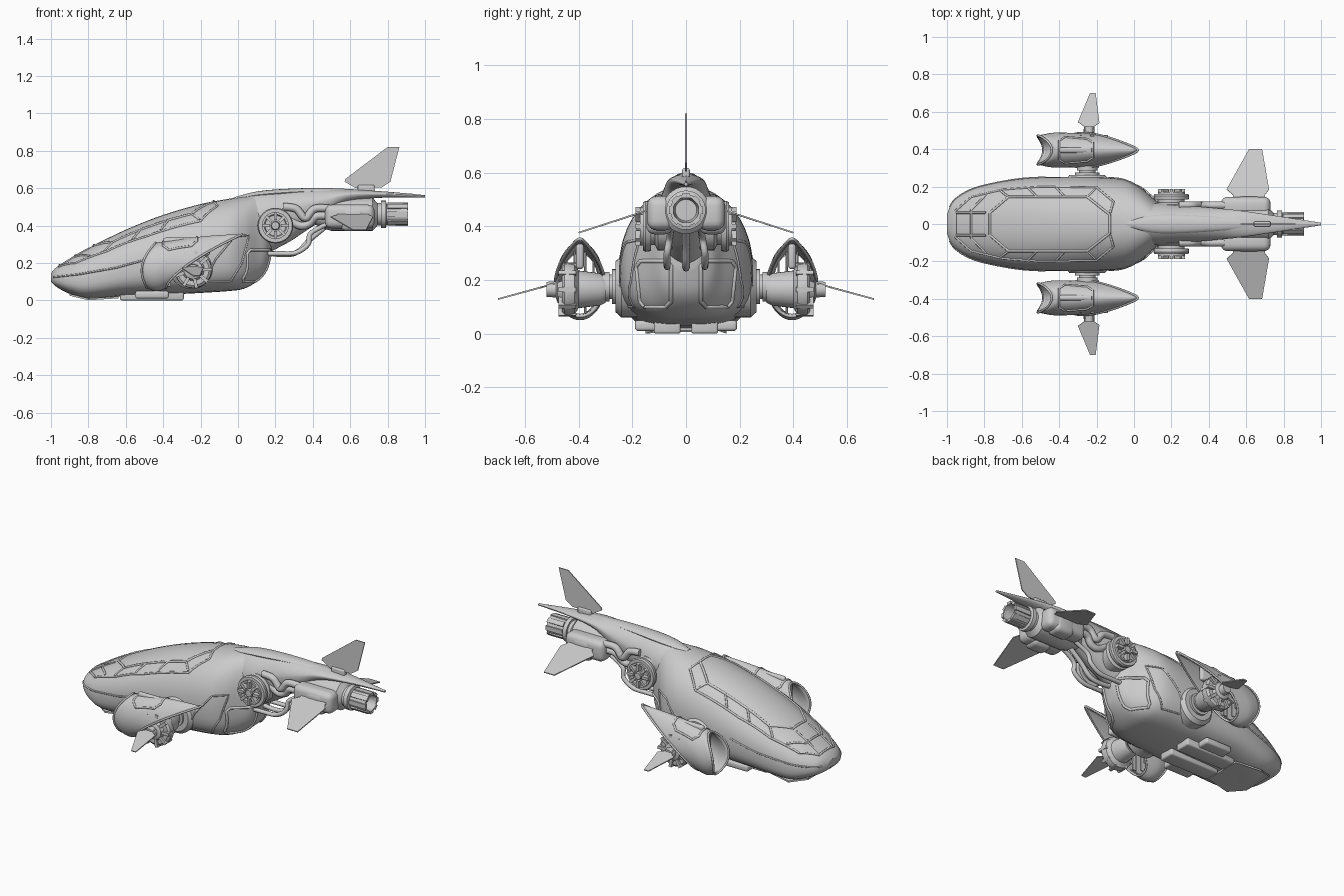
import bpy, bmesh, math
from mathutils import Vector
from mathutils.bvhtree import BVHTree

if "Cube" in bpy.data.objects:
    bpy.data.objects.remove(bpy.data.objects["Cube"])


def finish(name, bm, mirror=False, angle=35, solid=0):
    bmesh.ops.recalc_face_normals(bm, faces=bm.faces)
    me = bpy.data.meshes.new(name)
    bm.to_mesh(me)
    bm.free()
    ob = bpy.data.objects.new(name, me)
    bpy.context.collection.objects.link(ob)
    bpy.ops.object.select_all(action='DESELECT')
    ob.select_set(True)
    bpy.context.view_layer.objects.active = ob
    bpy.ops.object.shade_smooth_by_angle(angle=math.radians(angle))
    if solid:
        ob.modifiers.new("thickness", 'SOLIDIFY').thickness = solid
    if mirror:
        m = ob.modifiers.new("mirror", 'MIRROR')
        m.use_axis = (False, True, False)
    return ob


def dense(rows, k=5):
    """Catmull-Rom interpolation of a short station table."""
    out = []
    for i in range(len(rows) - 1):
        p = [rows[max(0, min(len(rows) - 1, i + d))] for d in (-1, 0, 1, 2)]
        for j in range(k):
            t = j / k
            out.append([0.5 * (2*b + (c - a)*t + (2*a - 5*b + 4*c - d)*t*t + (3*b - a - 3*c + d)*t**3)
                        for a, b, c, d in zip(*p)])
    return out + [list(rows[-1])]


def loft(name, rings, mirror=False, angle=35, solid=0):
    bm = bmesh.new()
    vs = [[bm.verts.new(p) for p in r] for r in rings]
    n = len(vs[0])
    for a, b in zip(vs, vs[1:]):
        for i in range(n):
            bm.faces.new((a[i], a[(i+1) % n], b[(i+1) % n], b[i]))
    if not solid:
        bm.faces.new(vs[0])
        bm.faces.new(vs[-1])
    return finish(name, bm, mirror, angle, solid)


def section(x, w, zb, zt, mid, nu, nl, seg=40):
    zm = zb + (zt - zb) * mid
    pts = []
    for i in range(seg):
        a = 2 * math.pi * i / seg
        c, s = math.cos(a), math.sin(a)
        e = 2 / (nu if s >= 0 else nl)
        h = zt - zm if s >= 0 else zm - zb
        pts.append((x, w * math.copysign(abs(c)**e, c), zm + h * math.copysign(abs(s)**e, s)))
    return pts


def place(axis, c, a, u, v):
    return (a, c[0] + u, c[1] + v) if axis == 'x' else (c[0] + u, a, c[1] + v)


def lathe(name, axis, c, prof, mirror=False, seg=32):
    return loft(name, [[place(axis, c, a, r*math.cos(2*math.pi*i/seg), r*math.sin(2*math.pi*i/seg))
                        for i in range(seg)] for a, r in prof], mirror, 30)


def ribs(name, axis, c, a0, a1, r0, r1, n, t, mirror=False):
    bm = bmesh.new()
    for k in range(n):
        q = 2 * math.pi * k / n
        v = [bm.verts.new(place(axis, c, a, r*math.cos(q) - s*math.sin(q), r*math.sin(q) + s*math.cos(q)))
             for a in (a0, a1) for r, s in ((r0, -t), (r1, -t), (r1, t), (r0, t))]
        for f in ((0, 1, 2, 3), (4, 5, 6, 7), (0, 1, 5, 4), (1, 2, 6, 5), (2, 3, 7, 6), (3, 0, 4, 7)):
            bm.faces.new([v[i] for i in f])
    return finish(name, bm, mirror)


def box(name, lo, hi, bevel, mirror=False, segs=3):
    bm = bmesh.new()
    bmesh.ops.create_cube(bm, size=1)
    for v in bm.verts:
        v.co = [lo[i] + (hi[i] - lo[i]) * (v.co[i] + 0.5) for i in range(3)]
    bmesh.ops.bevel(bm, geom=bm.edges[:], offset=bevel, segments=segs, profile=0.5, affect='EDGES')
    return finish(name, bm, mirror)


def plate(name, pts, normal, t, mirror=False):
    bm = bmesh.new()
    n = Vector(normal).normalized() * t
    f = bm.faces.new([bm.verts.new(Vector(p) - n) for p in pts])
    r = bmesh.ops.extrude_face_region(bm, geom=[f])
    bmesh.ops.translate(bm, verts=[v for v in r['geom'] if isinstance(v, bmesh.types.BMVert)], vec=2*n)
    return finish(name, bm, mirror)


def tubes(name, paths, r, cyclic=False, both=True, smooth=False):
    cu = bpy.data.curves.new(name, 'CURVE')
    cu.dimensions = '3D'
    cu.bevel_depth = r
    cu.bevel_resolution = 2
    cu.use_fill_caps = True
    for p in paths:
        p = dense(p, 6) if smooth else p
        for s in ((1, -1) if both else (1,)):
            sp = cu.splines.new('POLY')
            sp.points.add(len(p) - 1)
            for q, co in zip(sp.points, p):
                q.co = (co[0], s * co[1], co[2], 1)
            sp.use_cyclic_u = cyclic
    bpy.context.collection.objects.link(bpy.data.objects.new(name, cu))


def tree(ob):
    return BVHTree.FromPolygons([v.co for v in ob.data.vertices], [p.vertices[:] for p in ob.data.polygons])


def snap(bvh, pts, axis, closed=False):
    """Drop a 2D outline on a surface: from above (z), the side (y) or behind (x)."""
    pts = pts + pts[:1] if closed else pts
    out = []
    for a, b in zip(pts, pts[1:]):
        for j in range(8):
            p = Vector(a).lerp(Vector(b), j / 8)
            o, d = {'z': ((p.x, p.y, 2), (0, 0, -1)), 'y': ((p.x, 2, p.y), (0, -1, 0)),
                    'x': ((2, p.x, p.y), (-1, 0, 0))}[axis]
            hit = bvh.ray_cast(Vector(o), Vector(d))[0]
            if hit:
                out.append(hit)
    return out


# Cabin hull: x, half width, bottom, top
cabin_rows = [(-1, .05, .10, .145), (-.97, .118, .072, .178), (-.9, .172, .035, .222), (-.8, .208, .008, .28),
              (-.6, .243, .024, .378), (-.4, .252, .03, .457), (-.2, .25, .04, .515), (-.05, .238, .05, .543),
              (.03, .2, .062, .555), (.1, .14, .10, .562), (.15, .1, .155, .55), (.18, .05, .24, .5)]
cabin = loft("cabin_hull", [section(*r, .42, 2.2, 3) for r in dense(cabin_rows)])
skin = tree(cabin)

# Tail boom and pointed spine
spine_rows = [(-.04, .06, .40, .545), (.1, .11, .25, .578), (.25, .1, .30, .592), (.36, .092, .37, .597),
              (.47, .082, .44, .597), (.58, .07, .52, .595), (.75, .045, .548, .585), (1, .007, .55, .563)]
loft("tail_spine", [section(*r, .6, 1.7, 2) for r in dense(spine_rows)])
loft("spine_crest", [section(*r, .5, 1.8, 2, 16) for r in dense(
    [(-.02, .02, .53, .552), (.15, .05, .55, .589), (.5, .035, .57, .6), (.95, .006, .555, .569)])])

# Canopy frames and hull seams
roof = [(-.77, .06), (-.67, .145), (-.25, .145), (-.13, .05), (-.13, -.05), (-.25, -.145), (-.67, -.145), (-.77, -.06)]
tubes("roof_frame", [snap(skin, roof, 'z', True)], .007, True, False)
tubes("window_frames", [snap(skin, p, 'z') for p in (
    [(-.955, .0), (-.955, .07), (-.87, .145), (-.7, .185), (-.5, .2), (-.2, .195), (-.11, .12), (-.13, .05)],
    [(-.87, 0), (-.87, .075), (-.78, .168)], [(-.95, .06), (-.77, .06)],
    [(-.67, .145), (-.72, .182)], [(-.52, .145), (-.57, .197)],
    [(-.37, .145), (-.42, .2)], [(-.25, .145), (-.2, .195)])], .006)
tubes("side_seams", [snap(skin, p, 'y') for p in (
    [(-.985, .125), (-.85, .14), (-.65, .175), (-.45, .23)],
    [(-.18, .1), (-.12, .22), (-.02, .34), (.06, .35), (.02, .2), (-.04, .1), (-.17, .1)])], .005)
tubes("rear_windows", [snap(skin, [(.055, .12), (.075, .1), (.155, .1), (.172, .12),
                                   (.185, .25), (.17, .27), (.07, .27), (.055, .25)], 'x', True)], .008, True)

# Belly skids and chin
box("belly_skid", (-.63, .02, 0), (-.29, .12, .06), .01, True)
box("belly_side_skid", (-.55, .1, .01), (-.37, .19, .05), .012, True)
plate("chin_plate", [(-.9, -.1, .03), (-.8, -.15, .006), (-.64, -.12, .016), (-.64, .12, .016),
                     (-.8, .15, .006), (-.9, .1, .03)], (0, 0, 1), .005)

# Nacelle mounts
lathe("nacelle_mount", 'y', (-.25, .175), [(.18, .115), (.24, .115), (.262, .095), (.262, .065), (.275, .065),
      (.275, .045), (.285, .045), (.285, .055), (.31, .055)], True)


# Nacelle cowl: a tall tube with a bulging mouth, cut diagonally so the top runs back to a tip
def cowl_ring(t, shrink=0, seg=36):
    out = []
    for i in range(seg):
        a = 2 * math.pi * i / seg
        k = (1 + math.sin(a)) / 2
        x0 = -.485 + .045*k - .05*math.cos(a)**2
        x1 = -.385 + .407*k**1.5
        top, bot = .308 + .045*math.sin(t*math.pi/2), .065 - .015*math.sin(t*math.pi)
        w = .078 + .019*math.sin(min(1, t*2.2)*math.pi/2)
        w = (w - shrink) * (1 - .6*t*k**3)
        out.append((x0 + (x1 - x0)*t, .395 + w*math.cos(a), bot + shrink + (top - bot - 2*shrink)*k))
    return out


cowl = loft("nacelle_cowl", [cowl_ring(i / 12) for i in range(13)], True, solid=.01)
tubes("cowl_panel", [snap(tree(cowl), [(-.4, .345), (-.37, .325), (-.25, .335), (-.22, .355), (-.22, .435),
      (-.25, .455), (-.37, .465), (-.4, .445)], 'z', True)], .006, True)
tubes("cowl_lips", [cowl_ring(0), cowl_ring(1)], .006, True)
# Upright vanes and spindle inside the cowl
for i, (y, h) in enumerate(((.345, .08), (.375, .115), (.415, .115), (.445, .08))):
    box(f"cowl_vane_{i+1}", (-.41, y - .004, .19 - h), (-.36, y + .004, .19 + h), .002, True, 1)
box("cowl_spindle", (-.4, .38, .24), (-.15, .41, .335), .013, True)

# Nacelle turbine with ribs
hub = (-.24, .165)
lathe("nacelle_turbine", 'y', hub, [(.3, .05), (.32, .06), (.4, .07), (.415, .095), (.44, .1), (.452, .098), (.462, .085),
      (.462, .06), (.478, .05), (.485, .03), (.52, .028)], True)
ribs("turbine_ribs", 'y', hub, .41, .475, .045, .1, 9, .009, True)
plate("nacelle_fin", [(-.265, .49, .187), (-.265, .52, .178), (-.3, .545, .171), (-.235, .7, .129), (-.205, .7, .129),
      (-.185, .54, .172), (-.215, .52, .178), (-.215, .49, .187)], (0, .26, 1), .003, True)

# Side cooling wheels on the boom
wheel = (.2, .4)
lathe("cooling_wheel", 'y', wheel, [(.03, .09), (.105, .09), (.115, .07), (.13, .07), (.13, .092), (.15, .095),
      (.16, .09), (.16, .072), (.172, .072), (.172, .06), (.16, .055), (.16, .025), (.185, .02)], True)
ribs("wheel_ribs", 'y', wheel, .14, .188, .03, .072, 8, .008, True)

# Pipes along the boom
tubes("upper_pipes", [[(.24, .1, .5), (.31, .1, .49), (.36, .1, .44), (.41, .1, .49), (.5, .1, .49)],
                      [(.26, .08, .44), (.33, .08, .4), (.38, .08, .41), (.42, .09, .45), (.5, .09, .45)]],
      .021, smooth=True)
tubes("lower_pipes", [[(.1, .07, .25), (.22, .07, .25), (.31, .07, .255), (.375, .07, .3), (.39, .06, .36), (.5, .05, .42)]],
      .013, smooth=True)
tubes("keel_pipe", [[(.12, 0, .26), (.24, 0, .245), (.32, 0, .26), (.39, 0, .33), (.5, 0, .42)]], .014,
      both=False, smooth=True)

# Tail engine, pods and nozzle
lathe("tail_engine", 'x', (0, .46), [(.4, .05), (.47, .08), (.5, .088), (.72, .088), (.745, .06), (.765, .06), (.765, .073),
      (.79, .073), (.795, .056), (.89, .059), (.905, .059), (.905, .048), (.83, .04)])
ribs("nozzle_petals", 'x', (0, .46), .8, .91, .046, .063, 8, .014)
box("engine_pod", (.465, .04, .385), (.73, .145, .512), .035, True, 4)
box("pod_band", (.55, .05, .37), (.68, .148, .5), .03, True, 4)

# Tail fins
plate("side_tail_fin", [(.53, .14, .46), (.53, .155, .455), (.495, .185, .446), (.615, .4, .376), (.685, .4, .376),
      (.722, .185, .446), (.7, .155, .455), (.7, .14, .46)], (0, .32, 1), .003, True)
plate("top_tail_fin", [(.63, 0, .6), (.57, 0, .635), (.575, 0, .65), (.8, 0, .82), (.863, 0, .82),
      (.815, 0, .635), (.77, 0, .605)], (0, 1, 0), .003)
box("top_fin_base", (.64, -.014, .57), (.73, .014, .617), .008)
